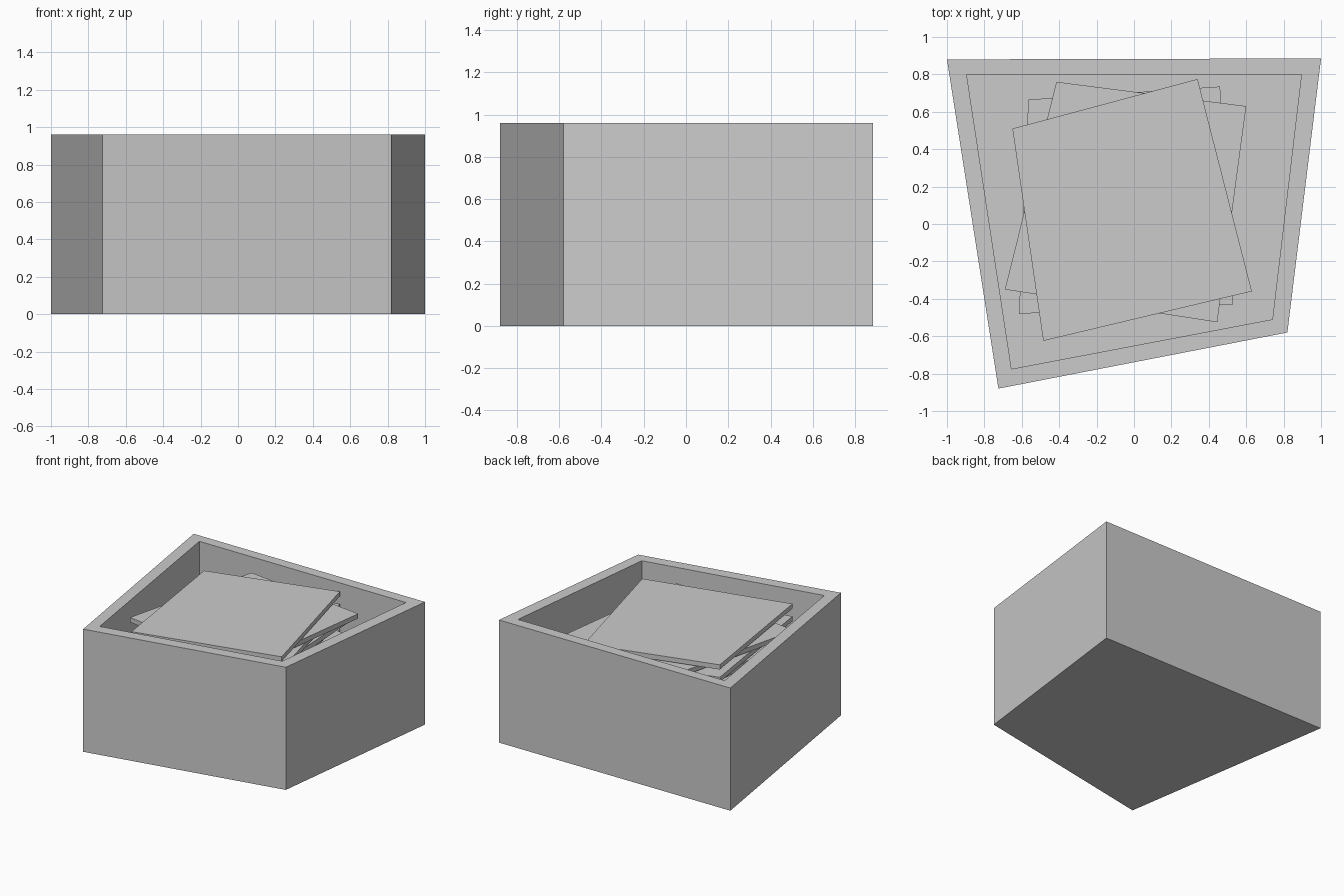
import bpy, bmesh

if "Cube" in bpy.data.objects:
    bpy.data.objects.remove(bpy.data.objects["Cube"])

OUTER = [(-0.725, -0.88), (0.82, -0.58), (1.0, 0.885), (-1.0, 0.88)]
INNER = [(-0.655, -0.775), (0.74, -0.51), (0.895, 0.80), (-0.895, 0.80)]
HEIGHT, FLOOR = 0.96, 0.08

# Three ways the plates are turned in the stack
PLATE_A = [(-0.485, -0.625), (0.63, -0.36), (0.34, 0.775), (-0.65, 0.51)]
PLATE_B = [(-0.69, -0.35), (0.445, -0.525), (0.60, 0.63), (-0.415, 0.76)]
PLATE_C = [(-0.615, -0.48), (0.53, -0.43), (0.46, 0.735), (-0.565, 0.665)]


def finish(name, bm):
    bmesh.ops.recalc_face_normals(bm, faces=bm.faces)
    mesh = bpy.data.meshes.new(name)
    bm.to_mesh(mesh)
    bm.free()
    obj = bpy.data.objects.new(name, mesh)
    bpy.context.collection.objects.link(obj)
    return obj


def ring(bm, outline, z):
    return [bm.verts.new((x, y, z)) for x, y in outline]


def skin(bm, rings):
    """Closed solid through successive four-sided rings."""
    bm.faces.new(rings[0])
    for a, b in zip(rings, rings[1:]):
        for i in range(4):
            j = (i + 1) % 4
            bm.faces.new((a[i], a[j], b[j], b[i]))
    bm.faces.new(rings[-1])


# Open four-sided box: outside, rim, inside and floor
bm = bmesh.new()
skin(bm, [ring(bm, OUTER, 0), ring(bm, OUTER, HEIGHT),
          ring(bm, INNER, HEIGHT), ring(bm, INNER, FLOOR)])
finish("box", bm)

# Loose stack of thin plates, counted from the top down to the floor
cycle = [PLATE_A, PLATE_B, PLATE_A, PLATE_C]
top, step, thick = 0.907, 0.049, 0.037
for n in range(17):
    z = top - n * step
    bm = bmesh.new()
    outline = cycle[n % 4]
    skin(bm, [ring(bm, outline, z - thick), ring(bm, outline, z)])
    finish(f"plate_{n + 1}", bm)
